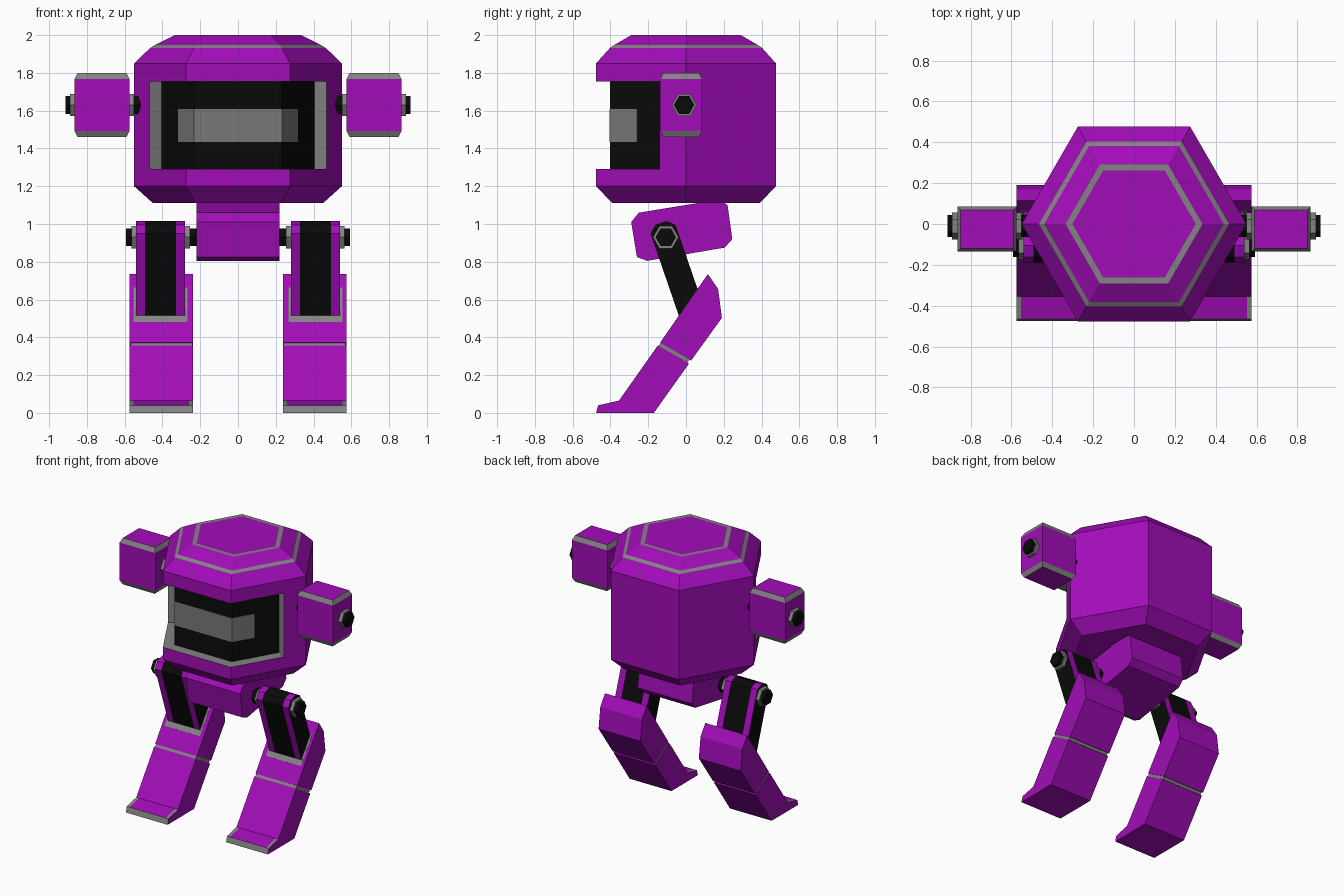
import bpy, bmesh, math
from mathutils import Vector

old = bpy.data.objects.get("Cube")
if old:
    bpy.data.objects.remove(old, do_unlink=True)


def material(name, rgb):
    m = bpy.data.materials.new(name)
    m.use_nodes = True
    m.diffuse_color = (*rgb, 1)
    m.node_tree.nodes["Principled BSDF"].inputs["Base Color"].default_value = (*rgb, 1)
    return m


PURPLE, GREY, BLACK, SCREEN = range(4)
MATS = [material("purple", (0.36, 0.004, 0.48)), material("grey", (0.23, 0.23, 0.23)),
        material("black", (0.003, 0.003, 0.003)), material("screen grey", (0.19, 0.19, 0.19))]


def finish(name, bm):
    bmesh.ops.recalc_face_normals(bm, faces=bm.faces)
    me = bpy.data.meshes.new(name)
    bm.to_mesh(me)
    bm.free()
    for m in MATS:
        me.materials.append(m)
    ob = bpy.data.objects.new(name, me)
    bpy.context.scene.collection.objects.link(ob)
    return ob


def loft(rings):
    """Closed skin through equal-length rings of points."""
    bm = bmesh.new()
    rows = [[bm.verts.new(p) for p in r] for r in rings]
    n = len(rows[0])
    for a, b in zip(rows, rows[1:]):
        for i in range(n):
            j = (i + 1) % n
            bm.faces.new((a[i], a[j], b[j], b[i]))
    bm.faces.new(rows[0])
    bm.faces.new(rows[-1])
    bmesh.ops.recalc_face_normals(bm, faces=bm.faces)
    return bm


def prism(profile, x0, x1):
    """Side profile of (y, z) points extruded across x."""
    return loft([[(x, y, z) for y, z in profile] for x in (x0, x1)])


def paint(bm, colour):
    for f in bm.faces:
        f.material_index = colour
    return bm


def cut(bm, faces, co, no):
    geom = set(faces)
    for f in faces:
        geom.update(f.edges, f.verts)
    bmesh.ops.bisect_plane(bm, geom=list(geom), plane_co=co, plane_no=no)


def hexagon(r, z):
    return [(r * math.cos(k * math.pi / 3), r * math.sin(k * math.pi / 3), z) for k in range(6)]


def hex_bar(name, x0, x1, y, z, r, colour):
    ring = [(y + r * math.cos(k * math.pi / 3), z + r * math.sin(k * math.pi / 3)) for k in range(6)]
    finish(name, paint(prism(ring, x0, x1), colour))


# Head: hexagonal shell with grey trim bands
bm = loft([hexagon(r, z) for r, z in ((.45, 1.11), (.55, 1.2), (.55, 1.85), (.465, 1.932),
                                      (.44, 1.947), (.335, 2), (.302, 2))])
for f in bm.faces:
    c = f.calc_center_median()
    if 1.935 < c.z < 1.945 or (c.z > 1.999 and c.xy.length > .1):
        f.material_index = GREY

# Visor opening: cut three walls, then push the band inward
LOW, HIGH, BACK = 1.29, 1.755, -.14
walls = lambda: [f for f in bm.faces if abs(f.normal.z) < .01]
for co, no in (((0, 0, LOW), (0, 0, 1)), ((0, 0, HIGH), (0, 0, 1))):
    cut(bm, walls(), co, no)
cut(bm, [f for f in walls() if LOW < f.calc_center_median().z < HIGH], (0, BACK, 0), (0, 1, 0))
band = [f for f in walls() if LOW < f.calc_center_median().z < HIGH
        and f.calc_center_median().y < BACK]
before = set(bm.faces)
new = bmesh.ops.extrude_face_region(bm, geom=band)["geom"]
bmesh.ops.delete(bm, geom=[f for f in band if f.is_valid], context="FACES_ONLY")
recess = [g for g in new if isinstance(g, bmesh.types.BMFace)]
for f in bm.faces:
    if f not in before:
        f.material_index = GREY
for v in {v for f in recess for v in f.verts}:
    if v.co.y < -.4:
        v.co.x, v.co.y = v.co.x * .842, v.co.y * .842
    else:
        v.co.x -= math.copysign(.065, v.co.x)
        v.co.y += .0375
for f in recess:
    f.material_index = BLACK
finish("head", bm)

# Visor screen: thin bent strip lying on the recess
strip = [(-.317, -.26), (-.233, -.404), (.233, -.404), (.317, -.26)]
inner = [(x * .98, y * .98) for x, y in reversed(strip)]
finish("visor_screen", paint(loft([[(x, y, z) for x, y in strip + inner]
                                   for z in (1.435, 1.61)]), SCREEN))

# Pelvis: tilted chamfered block
finish("pelvis", prism([(-.29, 1.01), (-.25, 1.06), (.18, 1.13), (.22, 1.1), (.245, .92),
                        (.205, .875), (-.205, .805), (-.26, .825)], -.22, .22))

TILT = Vector((.325, -.945))
ACROSS = Vector((.945, .325))
HIP = Vector((-.107, .93))

for side, s in (("left", 1), ("right", -1)):
    # Arm block with grey chamfered rims
    def rect(i, z):
        return [(s * x, y, z) for x, y in ((.575 + i, -.135 + i), (.865 - i, -.135 + i),
                                           (.865 - i, .085 - i), (.575 + i, .085 - i))]
    bm = loft([rect(.016, 1.46), rect(0, 1.492), rect(0, 1.768), rect(.016, 1.8)])
    for f in bm.faces:
        if .1 < abs(f.normal.z) < .9:
            f.material_index = GREY
    finish(side + "_arm", bm)

    # Shoulder and hip bolts
    for label, y, z, parts in (
            ("shoulder", -.01, 1.63, ((.55, .89, .066, GREY), (.515, .913, .054, BLACK))),
            ("hip", HIP.x, HIP.y, ((.255, .565, .068, GREY), (.21, .592, .054, BLACK)))):
        for x0, x1, r, colour in parts:
            kind = "_collar" if colour == GREY else "_pin"
            hex_bar(side + "_" + label + kind, s * x0, s * x1, y, z, r, colour)

    # Thigh link: black with purple stripes along its front and back
    outline = [HIP + TILT * u + ACROSS * w for u, w in (
        (.46, -.07), (-.045, -.07), (-.08, -.03), (-.08, .03), (-.045, .07), (.46, .07))]
    bm = prism(outline, s * .28, s * .54)
    for x in (.327, .492):
        cut(bm, list(bm.faces), (s * x, 0, 0), (1, 0, 0))
    for f in bm.faces:
        middle = abs(f.calc_center_median().x - s * .41) < .05
        f.material_index = BLACK if middle or abs(f.normal.x) > .9 else PURPLE
    finish(side + "_thigh", bm)

    # Shin in two pieces with a grey seam between them
    X0, X1 = s * .237, s * .575
    finish(side + "_upper_shin", prism([(.116, .735), (.17, .656), (.19, .503),
                                        (.027, .277), (-.137, .372)], X0, X1))
    finish(side + "_shin_seam", paint(prism([(-.13, .375), (.02, .285), (.008, .266),
                                             (-.145, .354)], s * .242, s * .57), GREY))
    bm = prism([(-.149, .357), (.015, .26), (-.17, 0), (-.476, 0), (-.465, .04),
                (-.355, .065)], X0, X1)
    # Toe: grey front edge and grey side margins
    toe = [f for f in bm.faces if f.normal.z > .9]
    for x in (.26, .552):
        cut(bm, [f for f in bm.faces if f.normal.z > .9], (s * x, 0, 0), (1, 0, 0))
    for f in bm.faces:
        c = f.calc_center_median()
        margin = f.normal.z > .9 and abs(c.x - s * .406) > .1
        if margin or (f.normal.y < -.9 and c.z < .03):
            f.material_index = GREY
    finish(side + "_lower_shin", bm)

    # Grey socket rim where the thigh enters the shin
    finish(side + "_knee_socket", paint(prism([(-.061, .482), (.066, .665), (.072, .66),
                                               (-.055, .477)], s * .267, s * .553), GREY))
